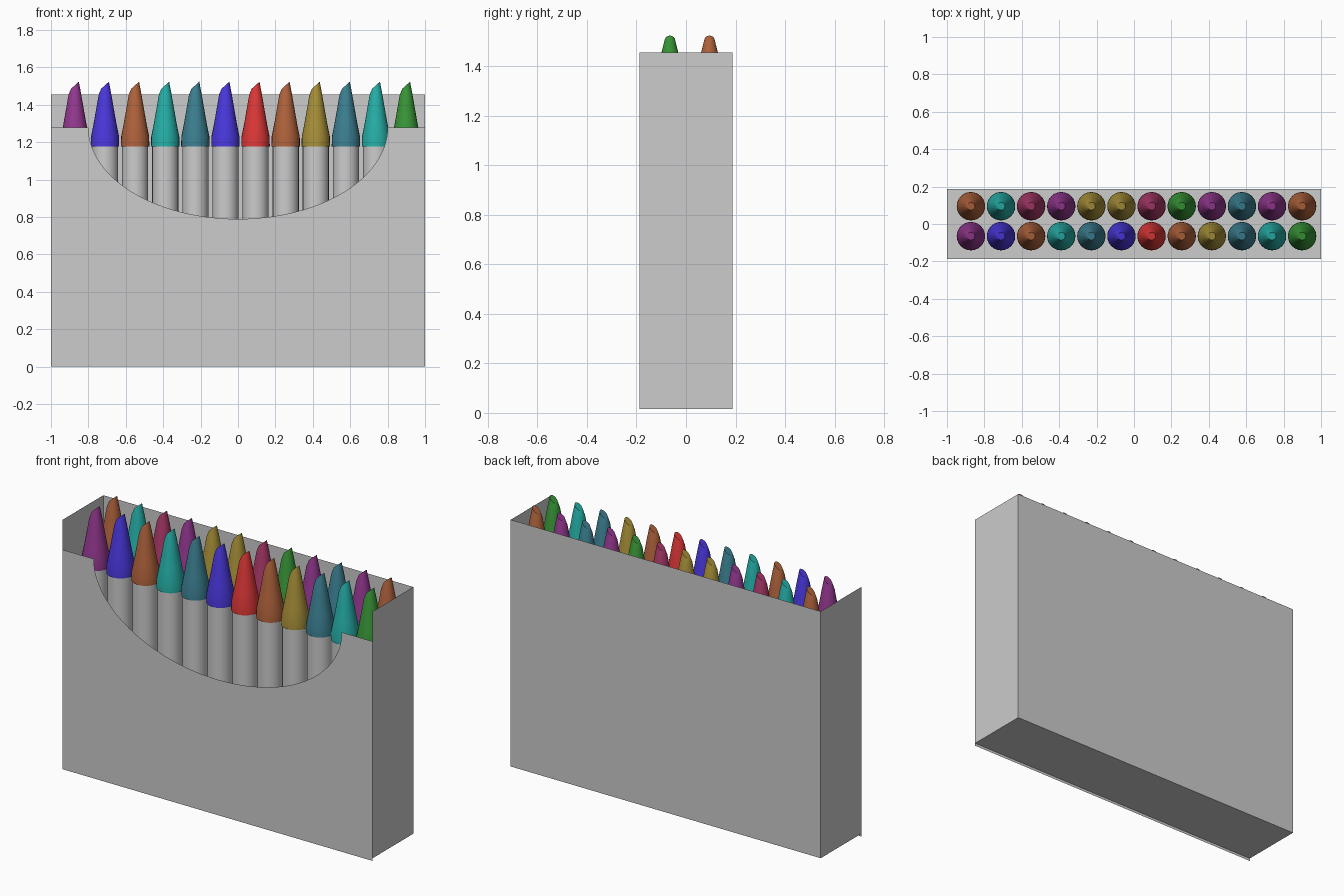
import bpy, bmesh, math

if "Cube" in bpy.data.objects:
    bpy.data.objects.remove(bpy.data.objects["Cube"], do_unlink=True)


def material(name, rgb):
    """Flat colour from 0-255 screen values, stored as linear."""
    lin = [((c / 255 + 0.055) / 1.055) ** 2.4 for c in rgb] + [1]
    m = bpy.data.materials.new(name)
    m.use_nodes = True
    m.diffuse_color = lin
    m.node_tree.nodes["Principled BSDF"].inputs["Base Color"].default_value = lin
    return m


MATS = {name: material(name, rgb) for name, rgb in {
    "grey": (204, 204, 204), "purple": (148, 56, 144), "blue": (74, 56, 222),
    "brown": (176, 99, 60), "teal": (38, 175, 168), "slate": (60, 128, 146),
    "red": (222, 56, 56), "olive": (168, 144, 56), "green": (56, 150, 56),
    "crimson": (168, 56, 104)}.items()}


def add_object(name, bm, mat, smooth=False):
    bmesh.ops.recalc_face_normals(bm, faces=bm.faces)
    me = bpy.data.meshes.new(name)
    bm.to_mesh(me)
    bm.free()
    me.materials.append(MATS[mat])
    ob = bpy.data.objects.new(name, me)
    bpy.context.collection.objects.link(ob)
    if smooth:
        bpy.ops.object.select_all(action="DESELECT")
        ob.select_set(True)
        bpy.context.view_layer.objects.active = ob
        bpy.ops.object.shade_smooth_by_angle(angle=math.radians(35))
    return ob


def lathe(profile, x, y, sides=24, slant=0.0):
    """Closed turned solid; slant tilts the top ring along x."""
    bm = bmesh.new()
    rings = []
    for r, z in profile:
        tilt = slant if (r, z) == profile[-1] else 0
        ring = []
        for i in range(sides):
            a = math.tau * i / sides
            dx, dy = r * math.cos(a), r * math.sin(a)
            ring.append(bm.verts.new((x + dx, y + dy, z + tilt * dx)))
        rings.append(ring)
    for low, high in zip(rings, rings[1:]):
        for i in range(sides):
            j = (i + 1) % sides
            bm.faces.new((low[i], low[j], high[j], high[i]))
    bm.faces.new(rings[0][::-1])
    bm.faces.new(rings[-1])
    return bm


# Box: thin card sheets
HALF_W, HALF_D, TOP, FRONT_TOP, FLOOR = 1.0, 0.187, 1.455, 1.28, 0.016


def sheet(name, corners):
    bm = bmesh.new()
    bm.faces.new([bm.verts.new(c) for c in corners])
    return add_object(name, bm, "grey")


sheet("box_back", [(HALF_W, HALF_D, FLOOR), (-HALF_W, HALF_D, FLOOR),
                   (-HALF_W, HALF_D, TOP), (HALF_W, HALF_D, TOP)])
sheet("box_floor", [(-HALF_W, -HALF_D, FLOOR), (-HALF_W, HALF_D, FLOOR),
                    (HALF_W, HALF_D, FLOOR), (HALF_W, -HALF_D, FLOOR)])
for side, s in (("left", 1), ("right", -1)):
    sheet("box_side_" + side, [(s * HALF_W, -s * HALF_D, FLOOR), (s * HALF_W, s * HALF_D, FLOOR),
                               (s * HALF_W, s * HALF_D, TOP), (s * HALF_W, -s * HALF_D, TOP)])

# Front panel with a half-ellipse window cut from its top edge
CUT_W, CUT_H, STEPS = 0.80, 0.49, 48
edge = [(-HALF_W, FRONT_TOP)]
for k in range(STEPS + 1):
    a = math.pi * k / STEPS
    edge.append((-CUT_W * math.cos(a), FRONT_TOP - CUT_H * math.sin(a)))
edge.append((HALF_W, FRONT_TOP))
bm = bmesh.new()
columns = [(bm.verts.new((x, -HALF_D, 0)), bm.verts.new((x, -HALF_D, z))) for x, z in edge]
for (a, b), (c, d) in zip(columns, columns[1:]):
    bm.faces.new((a, c, d, b))
front = add_object("box_front", bm, "grey")
for poly in front.data.polygons:
    if poly.normal.y > 0:
        front.data.flip_normals()
        break

# Markers: two rows of grey barrels with coloured slanted tips
BARREL = [(0.07, 0.02), (0.07, 1.18)]
TIP = [(0.076, 1.178), (0.075, 1.23), (0.061, 1.30), (0.047, 1.38),
       (0.034, 1.455), (0.021, 1.505)]
ROWS = {
    "front": (-0.065, "purple blue brown teal slate blue red brown olive slate teal green"),
    "back": (0.095, "brown teal crimson purple olive olive crimson green purple slate purple brown"),
}
for row, (y, colours) in ROWS.items():
    for i, colour in enumerate(colours.split()):
        x = -0.872 + 0.161 * i
        add_object(f"{row}_barrel_{i + 1}", lathe(BARREL, x, y), "grey", True)
        add_object(f"{row}_tip_{i + 1}", lathe(TIP, x, y, slant=0.9), colour, True)
